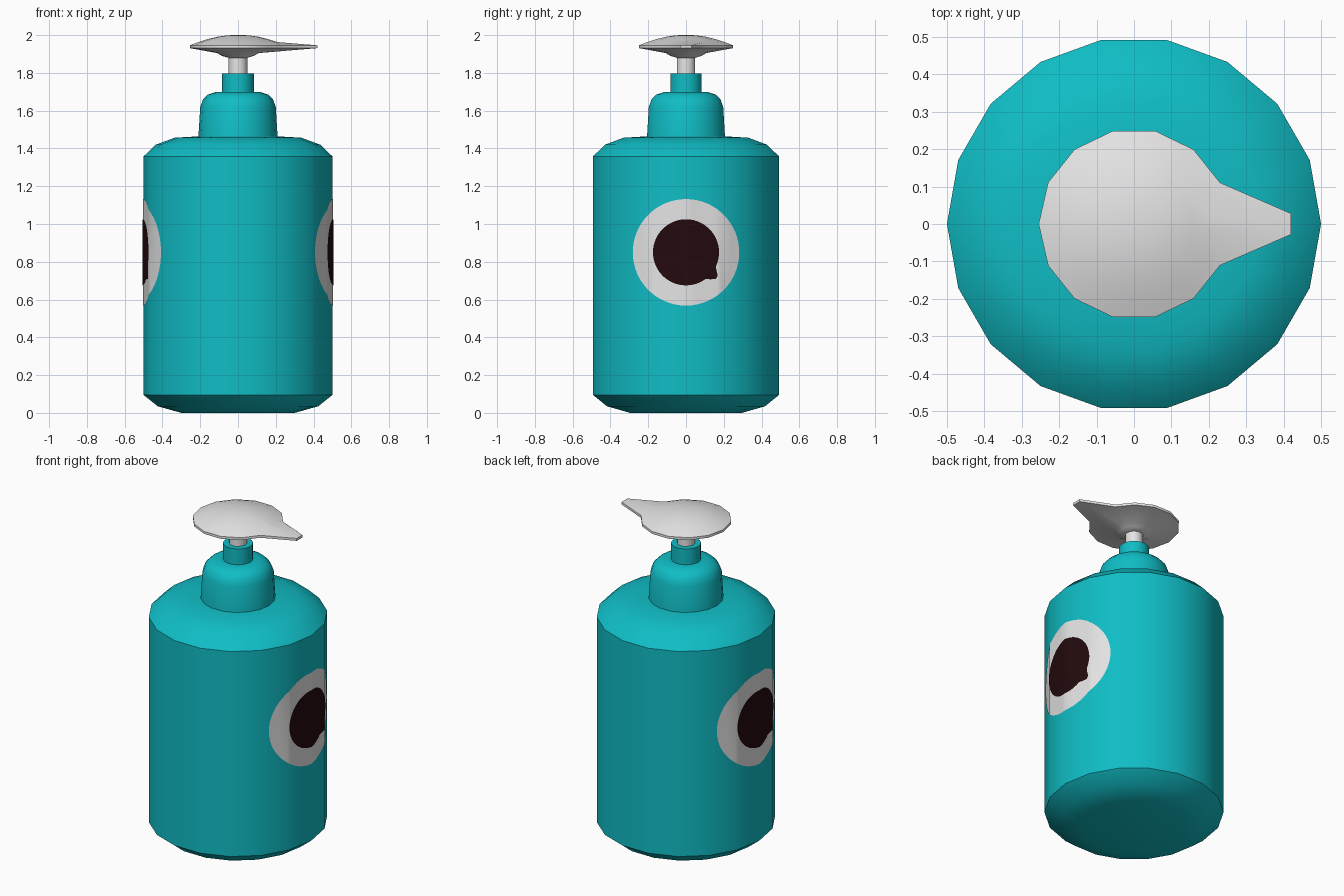
import bpy, bmesh, math
from mathutils import Vector

if "Cube" in bpy.data.objects:
    bpy.data.objects.remove(bpy.data.objects["Cube"])


def material(name, color):
    m = bpy.data.materials.new(name)
    m.diffuse_color = (*color, 1)
    m.use_nodes = True
    m.node_tree.nodes["Principled BSDF"].inputs["Base Color"].default_value = m.diffuse_color
    return m


TEAL = material("teal plastic", (0.005, 0.51, 0.56))
WHITE = material("white plastic", (0.78, 0.78, 0.78))
DARK = material("dark brown", (0.017, 0.003, 0.004))


def finish(name, bm, mat, angle=45):
    mesh = bpy.data.meshes.new(name)
    bm.to_mesh(mesh)
    bm.free()
    mesh.materials.append(mat)
    ob = bpy.data.objects.new(name, mesh)
    bpy.context.collection.objects.link(ob)
    bpy.ops.object.select_all(action='DESELECT')
    ob.select_set(True)
    bpy.context.view_layer.objects.active = ob
    bpy.ops.object.shade_smooth_by_angle(angle=math.radians(angle))
    return ob


def loft(name, rings, mat, angle=45):
    """Skin equal-length point rings from bottom to top, capping both ends."""
    bm = bmesh.new()
    rows = [[bm.verts.new(p) for p in ring] for ring in rings]
    n = len(rows[0])
    for a, b in zip(rows, rows[1:]):
        for i in range(n):
            j = (i + 1) % n
            bm.faces.new((a[i], a[j], b[j], b[i]))
    bm.faces.new(rows[0][::-1])
    bm.faces.new(rows[-1])
    bmesh.ops.recalc_face_normals(bm, faces=bm.faces)
    return finish(name, bm, mat, angle)


def circle(r, z, angles):
    return [(r * math.cos(a), r * math.sin(a), z) for a in angles]


def lathe(name, profile, sides, mat):
    angles = [2 * math.pi * i / sides for i in range(sides)]
    return loft(name, [circle(r, z, angles) for r, z in profile], mat)


# Bottle, collar, neck and pump stem
lathe("bottle_body", [(0.30, 0), (0.425, 0.035), (0.5, 0.095), (0.5, 1.358),
                      (0.435, 1.42), (0.335, 1.457), (0.19, 1.465)], 18, TEAL)
lathe("collar", [(0.21, 1.455), (0.2, 1.62), (0.185, 1.66), (0.16, 1.685),
                 (0.12, 1.698), (0.07, 1.70)], 18, TEAL)
lathe("neck", [(0.084, 1.69), (0.084, 1.797)], 18, TEAL)
lathe("pump_stem", [(0.05, 1.78), (0.05, 1.89)], 14, WHITE)

# Pump head: 14-sided dome whose vertex at +x is pulled out into a spout
step = 2 * math.pi / 14
head_angles = [0.09] + [step * i for i in range(1, 14)] + [-0.09]


def rim(z):
    ring = circle(0.255, z, head_angles)
    ring[0], ring[-1] = (0.42, 0.028, z), (0.42, -0.028, z)
    return ring


under = [(0.05, 1.88), (0.085, 1.89), (0.11, 1.905)]
dome = [(0.21, 1.963), (0.16, 1.979), (0.11, 1.991), (0.055, 1.999), (0.01, 2.0)]
loft("pump_head", [circle(r, z, head_angles) for r, z in under]
     + [rim(1.931), rim(1.946)]
     + [circle(r, z, head_angles) for r, z in dome], WHITE, 40)


# Eyes: thin plates wrapped onto the 18-sided body, one on each side
def body_x(y):
    k = math.floor(math.degrees(math.asin(min(abs(y), 0.49) / 0.5)) / 20 + 1e-4)
    a, b = math.radians(20 * k), math.radians(20 * (k + 1))
    t = (abs(y) / 0.5 - math.sin(a)) / (math.sin(b) - math.sin(a))
    return 0.5 * (math.cos(a) + t * (math.cos(b) - math.cos(a)))


def eye_plate(name, radius, bump, lift, mat, side):
    bm = bmesh.new()
    pts = []
    for i in range(60):
        r, a = bump.get(i * 6, radius), math.radians(i * 6)
        pts.append(bm.verts.new((0, r * math.cos(a), 0.85 + r * math.sin(a))))
    bm.faces.new(pts)
    fold = 0.5 * math.sin(math.radians(20))
    for y in (-fold, 0, fold):
        bmesh.ops.bisect_plane(bm, geom=bm.verts[:] + bm.edges[:] + bm.faces[:],
                               dist=1e-5, plane_co=Vector((0, y, 0)),
                               plane_no=Vector((0, 1, 0)))
    for v in bm.verts:
        v.co.x = body_x(v.co.y) + lift
        v.co.x *= side
        v.co.y *= side
    finish(name, bm, mat)


notch = {330: 0.185, 324: 0.208, 318: 0.212, 312: 0.192}
for label, side in (("right", 1), ("left", -1)):
    eye_plate(label + "_eye_white", 0.282, {}, 0.002, WHITE, side)
    eye_plate(label + "_eye_pupil", 0.175, notch, 0.005, DARK, side)
